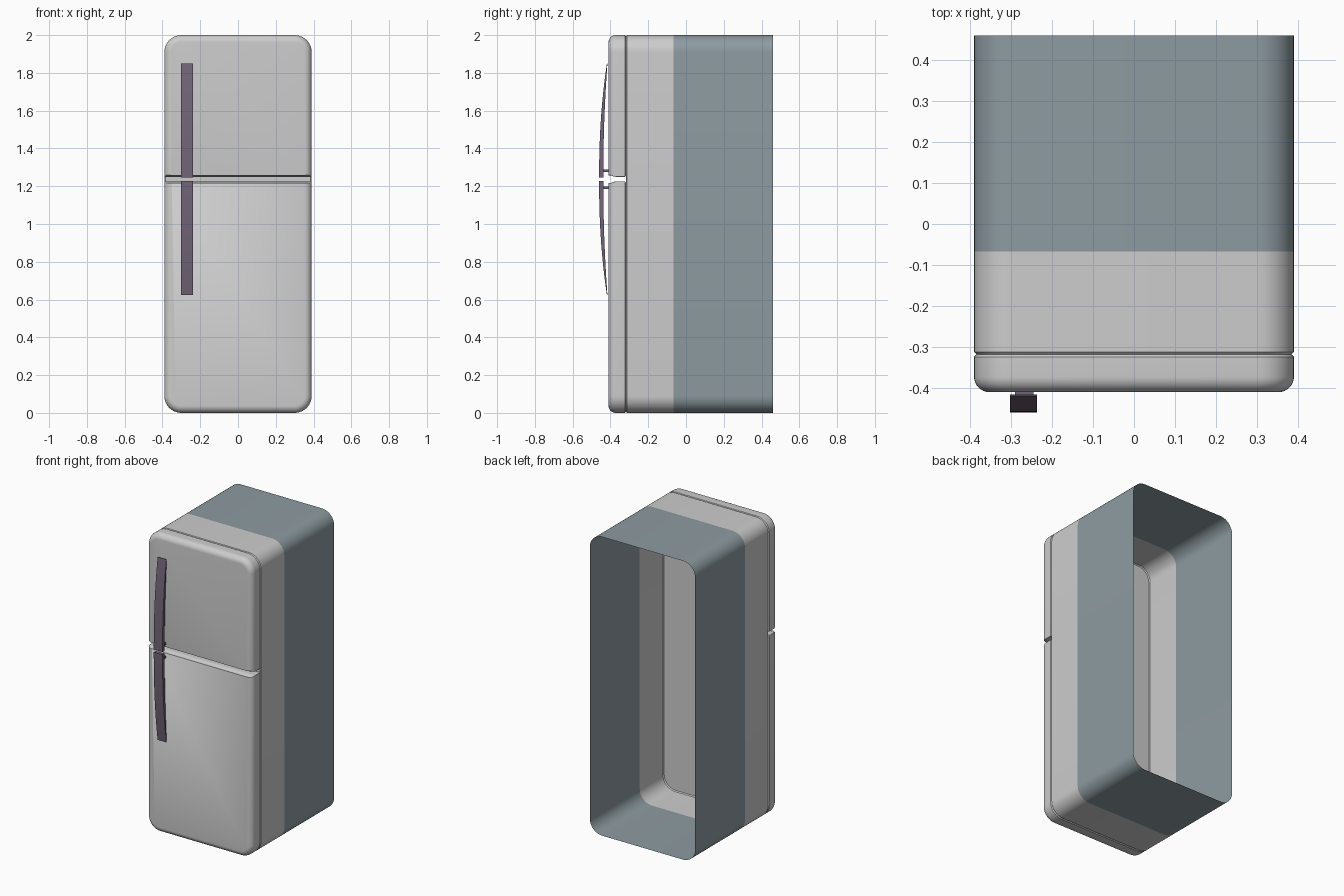
import bpy, bmesh, math

if "Cube" in bpy.data.objects:
    bpy.data.objects.remove(bpy.data.objects["Cube"])

def material(name, rgb):
    m = bpy.data.materials.new(name)
    m.diffuse_color = (*rgb, 1)
    m.use_nodes = True
    m.node_tree.nodes["Principled BSDF"].inputs["Base Color"].default_value = m.diffuse_color
    return m

LIGHT = material("light_grey", (0.61, 0.61, 0.61))
BLUE = material("blue_grey", (0.27, 0.33, 0.355))
PURPLE = material("dark_purple", (0.165, 0.13, 0.185))

W, H, R = 0.39, 2.0, 0.09          # half width, height, corner radius
GAP_LO, GAP_HI = 1.225, 1.25       # slot between the doors
SEAM, SPLIT, BACK, FRONT = -0.318, -0.067, 0.46, -0.41

def outline(half, z0, z1, r0, r1, n=10):
    """Rounded rectangle in x/z with separate bottom and top radii."""
    pts = []
    corners = [(half - r0, z0 + r0, r0, -90), (half - r1, z1 - r1, r1, 0),
               (-half + r1, z1 - r1, r1, 90), (-half + r0, z0 + r0, r0, 180)]
    for cx, cz, r, start in corners:
        for i in range(n + 1):
            a = math.radians(start + 90 * i / n)
            pts.append((cx + r * math.cos(a), cz + r * math.sin(a)))
    return pts

def loft(name, rings, mats, close_start=False, close_end=True, rule=None, angle=40):
    """Skin a list of (y, outline) rings."""
    bm = bmesh.new()
    loops = [[bm.verts.new((x, y, z)) for x, z in pts] for y, pts in rings]
    for a, b in zip(loops, loops[1:]):
        for i in range(len(a)):
            j = (i + 1) % len(a)
            bm.faces.new((a[i], a[j], b[j], b[i]))
    if close_start:
        bm.faces.new(loops[0][::-1])
    if close_end:
        bm.faces.new(loops[-1])
    bm.normal_update()
    if rule:
        for f in bm.faces:
            f.material_index = rule(f.calc_center_median())
    return finish(name, bm, mats, angle)

def finish(name, bm, mats, angle):
    bmesh.ops.recalc_face_normals(bm, faces=bm.faces)
    me = bpy.data.meshes.new(name)
    bm.to_mesh(me)
    bm.free()
    for m in mats:
        me.materials.append(m)
    ob = bpy.data.objects.new(name, me)
    bpy.context.collection.objects.link(ob)
    bpy.ops.object.select_all(action='DESELECT')
    bpy.context.view_layer.objects.active = ob
    ob.select_set(True)
    bpy.ops.object.shade_smooth_by_angle(angle=math.radians(angle))
    return ob

# Cabinet: shell open at the back, closed by a panel behind the doors
def cabinet_ring(y, d=0.0):
    return (y, outline(W - d, d, H - d, R - d, R - d))

loft("cabinet", [cabinet_ring(BACK), cabinet_ring(SPLIT), cabinet_ring(SEAM + 0.006),
                 cabinet_ring(SEAM, 0.006)],
     [LIGHT, BLUE], rule=lambda c: 1 if c.y > SPLIT else 0)

# Doors: rounded front edge, nearly square edge along the slot
def door(name, z0, z1, upper):
    def ring(y, d):
        g = min(d, 0.008)          # inset at the slot edge
        if upper:
            return (y, outline(W - d, z0 + g, z1 - d, 0.003, R - d))
        return (y, outline(W - d, z0 + d, z1 - g, R - d, 0.003))
    f = 0.038
    rings = [ring(SEAM, 0.006), ring(SEAM - 0.006, 0)]
    for i in range(9):
        a = math.radians(90 * i / 8)
        rings.append(ring(FRONT + f - f * math.sin(a), f * (1 - math.cos(a))))
    loft(name, rings, [LIGHT])

door("upper_door", GAP_HI, H, True)
door("lower_door", 0.0, GAP_LO, False)

# Handles: tapering bowed bar and a small post, mirrored about the slot
def box(bm, x0, x1, y0, y1, z0, z1):
    v = bmesh.ops.create_cube(bm, size=1)["verts"]
    for p in v:
        p.co = (x0 if p.co.x < 0 else x1, y0 if p.co.y < 0 else y1,
                z0 if p.co.z < 0 else z1)

def handle(name, start, sign):
    bm = bmesh.new()
    x0, x1, n, length = -0.302, -0.237, 16, 0.603
    rows = []
    for i in range(n + 1):
        t = i / n
        z = start + sign * length * t
        out = -0.46 + 0.041 * t ** 2.2
        inn = -0.438 + 0.022 * t ** 2
        rows.append([bm.verts.new(p) for p in
                     ((x0, out, z), (x1, out, z), (x1, inn, z), (x0, inn, z))])
    for a, b in zip(rows, rows[1:]):
        for k in range(4):
            m = (k + 1) % 4
            bm.faces.new((a[k], a[m], b[m], b[k]))
    bm.faces.new(rows[0])
    bm.faces.new(rows[-1])
    zc = start + sign * 0.036
    box(bm, -0.29, -0.245, -0.441, -0.405, zc - 0.007, zc + 0.007)
    finish(name, bm, [PURPLE], 30)

handle("upper_handle", 1.246, 1)
handle("lower_handle", 1.228, -1)
